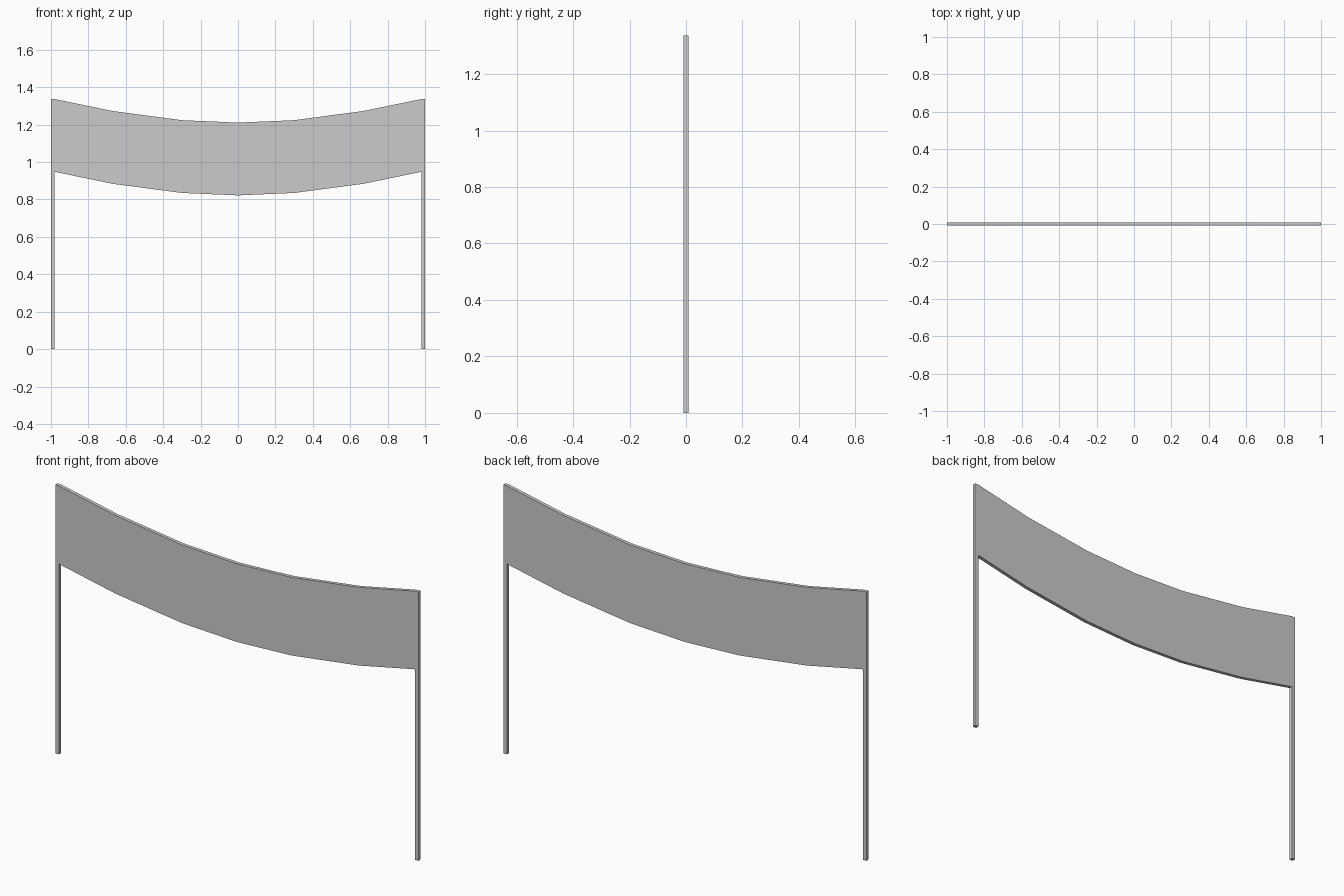
import bpy
import bmesh

if "Cube" in bpy.data.objects:
    bpy.data.objects.remove(bpy.data.objects["Cube"])

DEPTH = 0.018      # front-to-back thickness
POST = 0.98        # inner side of each post

# Right half of the sagging panel: x, lower edge z, upper edge z
sag = [(0.0, 0.822, 1.211), (0.30, 0.835, 1.224), (0.67, 0.884, 1.273), (POST, 0.948, 1.337)]

# Right half of the outline, from the panel's lower middle round to its upper middle
lower = [(x, z) for x, z, _ in sag]
post = [(POST, 0.0), (1.0, 0.0), (1.0, sag[-1][2])]
upper = [(x, z) for x, _, z in reversed(sag)]
right = lower + post + upper

# Mirror to the left half, skipping the two shared middle points
left = [(-x, z) for x, z in reversed(right[1:-1])]

# Banner and its two posts are flush, so they are one extruded profile
bm = bmesh.new()
face = bm.faces.new([bm.verts.new((x, -DEPTH / 2, z)) for x, z in right + left])
result = bmesh.ops.extrude_face_region(bm, geom=[face], use_keep_orig=True)
moved = [g for g in result["geom"] if isinstance(g, bmesh.types.BMVert)]
bmesh.ops.translate(bm, verts=moved, vec=(0, DEPTH, 0))
bmesh.ops.recalc_face_normals(bm, faces=bm.faces[:])

mesh = bpy.data.meshes.new("banner_with_posts")
bm.to_mesh(mesh)
bm.free()
bpy.context.collection.objects.link(bpy.data.objects.new("banner_with_posts", mesh))
